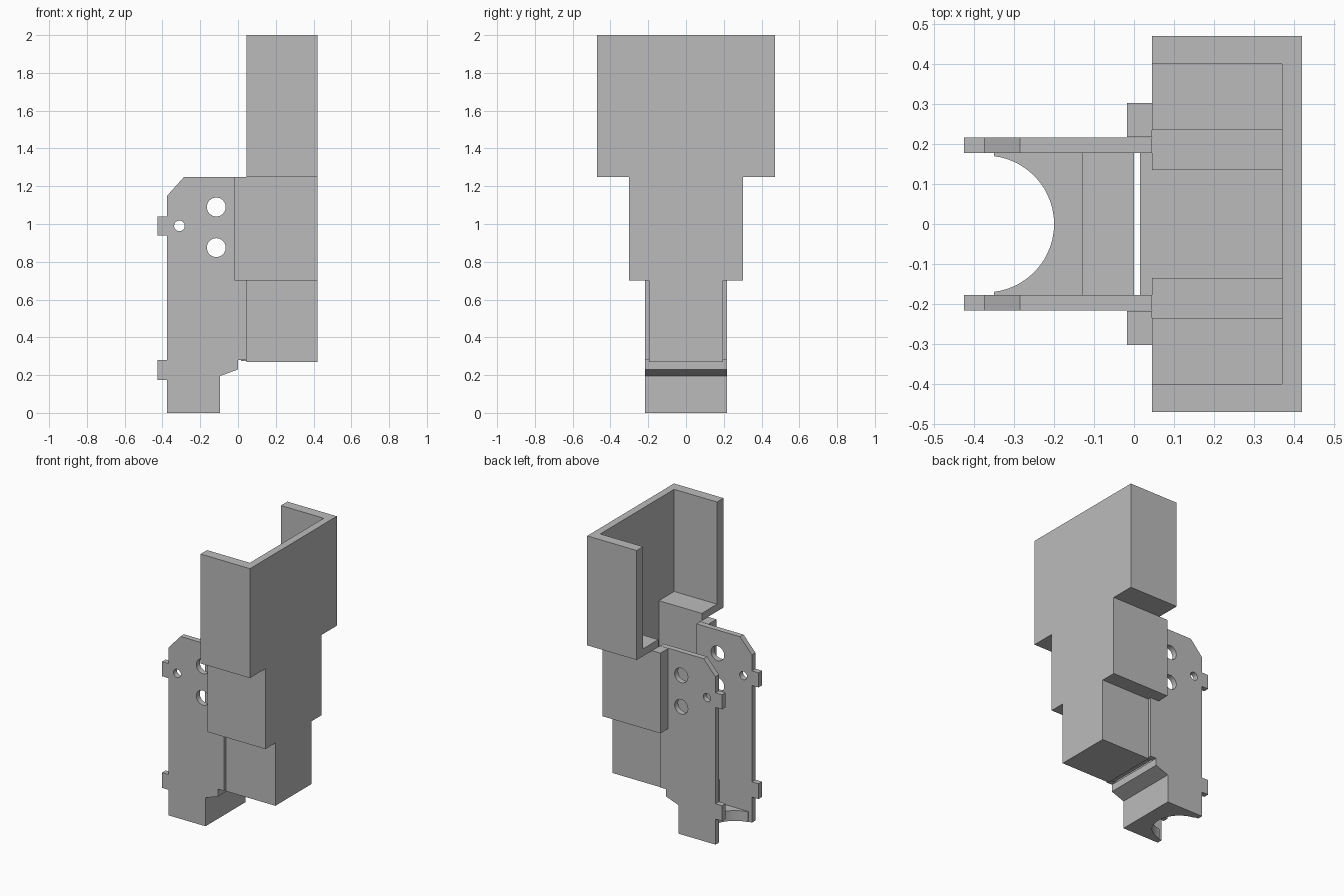
import bpy, bmesh, math
from mathutils import Vector

cube = bpy.data.objects.get("Cube")
if cube:
    bpy.data.objects.remove(cube, do_unlink=True)

GREY = (0.5, 0.5, 0.5, 1)
grey = bpy.data.materials.new("plain grey")
grey.use_nodes = True
grey.diffuse_color = GREY
grey.node_tree.nodes["Principled BSDF"].inputs["Base Color"].default_value = GREY


def prism(name, points, axis, low, high):
    """Extrude a 2D outline along an axis; the outline uses the other two in order."""
    def place(a, b, c):
        return {"x": (c, a, b), "y": (a, c, b), "z": (a, b, c)}[axis]
    bm = bmesh.new()
    face = bm.faces.new([bm.verts.new(place(a, b, low)) for a, b in points])
    ext = bmesh.ops.extrude_face_region(bm, geom=[face])
    verts = [v for v in ext["geom"] if isinstance(v, bmesh.types.BMVert)]
    bmesh.ops.translate(bm, verts=verts, vec=Vector(place(0, 0, high - low)))
    bmesh.ops.recalc_face_normals(bm, faces=bm.faces)
    mesh = bpy.data.meshes.new(name)
    bm.to_mesh(mesh)
    bm.free()
    mesh.materials.append(grey)
    obj = bpy.data.objects.new(name, mesh)
    bpy.context.collection.objects.link(obj)
    return obj


def rect(a0, a1, b0, b1):
    return [(a0, b0), (a1, b0), (a1, b1), (a0, b1)]


def circle(cx, cz, r, n=32):
    return [(cx + r * math.cos(math.tau * i / n), cz + r * math.sin(math.tau * i / n))
            for i in range(n)]


def cut(obj, cutter):
    """Subtract a cutter, bake the result and remove the cutter."""
    cutter.hide_render = True
    mod = obj.modifiers.new("cut", "BOOLEAN")
    mod.operation = "DIFFERENCE"
    mod.solver = "EXACT"
    mod.object = cutter
    bpy.context.view_layer.update()
    graph = bpy.context.evaluated_depsgraph_get()
    mesh = bpy.data.meshes.new_from_object(obj.evaluated_get(graph))
    obj.modifiers.clear()
    obj.data = mesh
    bpy.data.objects.remove(cutter, do_unlink=True)


def stepped(widths, levels, top):
    """Symmetric outline that widens in steps from bottom to top."""
    side = []
    for i, (w, z) in enumerate(zip(widths, levels)):
        side += [(w, z), (w, levels[i + 1] if i + 1 < len(levels) else top)]
    return [(y, z) for y, z in side] + [(-y, z) for y, z in reversed(side)]


# Stepped channel, open at the top and towards the side plates
channel = prism("stepped_channel",
                stepped([0.195, 0.303, 0.47], [0.27, 0.70, 1.25], 2.0), "x", 0.045, 0.42)
cut(channel, prism("channel_cutter",
                   stepped([0.135, 0.235, 0.40], [0.32, 0.75, 1.30], 2.2), "x", -0.1, 0.37))

# Side plates with edge tabs and round holes, plus the flanges that hold them
plate = [(-0.375, 0), (-0.095, 0), (-0.095, 0.195), (0, 0.23), (0, 0.28), (0.045, 0.28),
         (0.045, 1.25), (-0.285, 1.25), (-0.375, 1.15), (-0.375, 1.04), (-0.425, 1.04),
         (-0.425, 0.94), (-0.375, 0.94), (-0.375, 0.28), (-0.425, 0.28),
         (-0.425, 0.175), (-0.375, 0.175)]
holes = [(-0.115, 1.09, 0.05), (-0.115, 0.875, 0.05), (-0.31, 0.99, 0.028)]
for side, s in (("left", 1), ("right", -1)):
    low, high = sorted((s * 0.178, s * 0.216))
    obj = prism(side + "_side_plate", plate, "y", low, high)
    for cx, cz, r in holes:
        cut(obj, prism("hole_cutter", circle(cx, cz, r), "y", low - 0.1, high + 0.1))
    low, high = sorted((s * 0.218, s * 0.303))
    prism(side + "_flange", rect(-0.018, 0.045, 0.70, 1.25), "y", low, high)

# Floor between the plates with a round cutout
R = 0.171
arc = [(-0.371 + R * math.cos(t), R * math.sin(t))
       for t in (math.radians(83 - 166 * i / 32) for i in range(33))]
floor = arc + [(-0.35, -0.178), (-0.1, -0.178), (-0.1, 0.178), (-0.35, 0.178)]
prism("floor", floor, "z", 0, 0.07)

# Rear wall with its sloped upper shelf
wall = [(-0.13, 0), (-0.095, 0), (-0.095, 0.195), (0, 0.23), (0, 0.28), (-0.13, 0.23)]
prism("rear_wall", wall, "y", -0.178, 0.178)

# Narrow lip at the foot of the channel
prism("channel_lip", rect(0.015, 0.045, 0.275, 0.32), "y", -0.178, 0.178)
